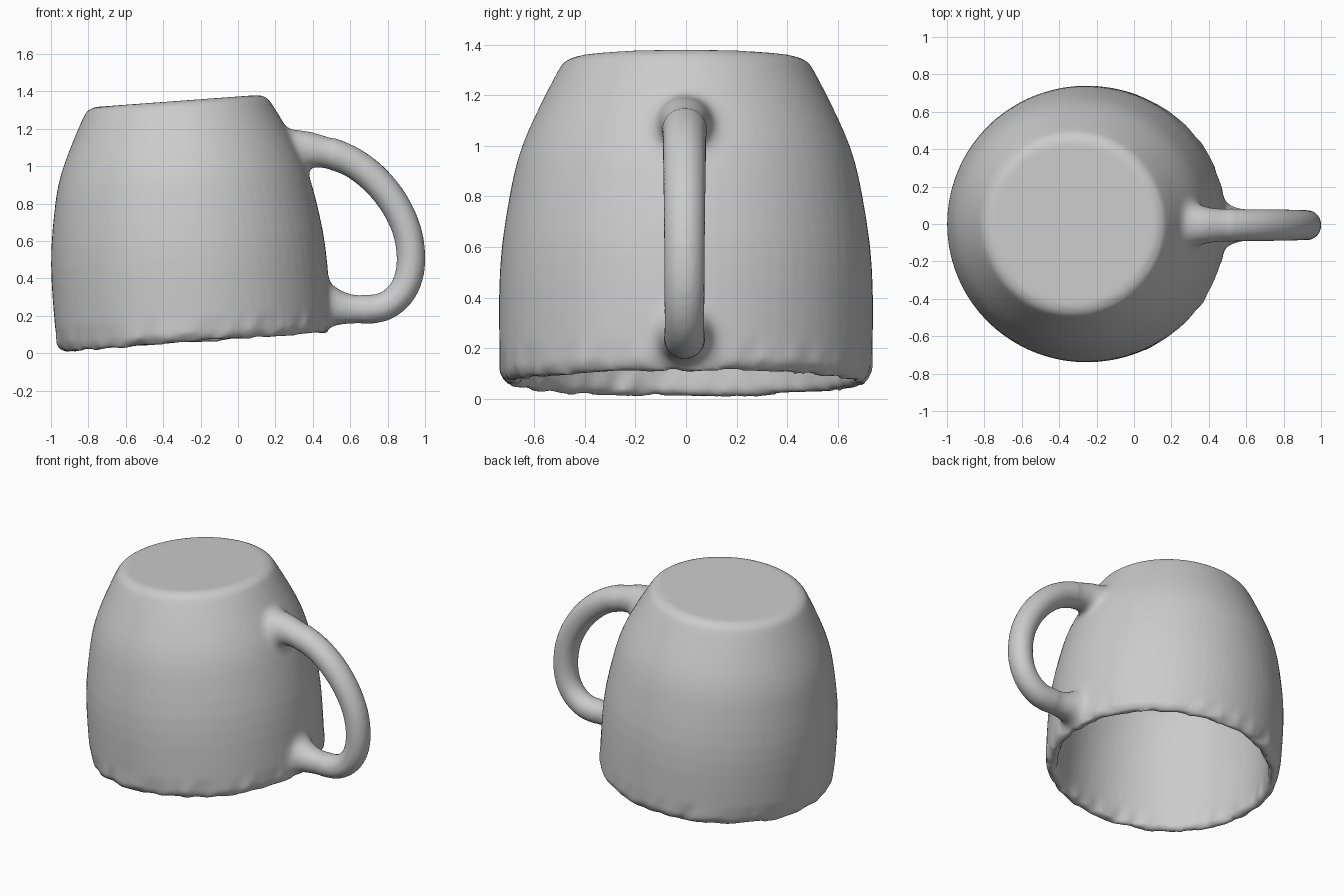
import bpy, bmesh, math, random
from mathutils import Vector, Matrix

if "Cube" in bpy.data.objects:
    bpy.data.objects.remove(bpy.data.objects["Cube"])

random.seed(4)
SEG = 72

clay = bpy.data.materials.new("grey clay")
clay.diffuse_color = (0.6, 0.6, 0.6, 1)
clay.use_nodes = True
clay.node_tree.nodes["Principled BSDF"].inputs["Base Color"].default_value = clay.diffuse_color


def bridge(bm, a, b):
    n = len(a)
    for i in range(n):
        bm.faces.new((a[i], a[(i + 1) % n], b[(i + 1) % n], b[i]))


def finish(bm, name):
    bmesh.ops.recalc_face_normals(bm, faces=bm.faces)
    mesh = bpy.data.meshes.new(name)
    bm.to_mesh(mesh)
    bm.free()
    mesh.materials.append(clay)
    obj = bpy.data.objects.new(name, mesh)
    bpy.context.collection.objects.link(obj)
    return obj


# Smooth path through control tuples
def spline(pts, steps):
    p = [Vector(q) for q in pts]
    p = [2 * p[0] - p[1]] + p + [2 * p[-1] - p[-2]]
    out = []
    for i in range(1, len(p) - 2):
        a, b, c, d = p[i - 1:i + 3]
        for k in range(steps):
            t = k / steps
            out.append(0.5 * (2 * b + (c - a) * t + (2 * a - 5 * b + 4 * c - d) * t * t
                              + (3 * b - a - 3 * c + d) * t ** 3))
    return out + [p[-2]]


# Upside-down cup: outer wall (radius, height), then cavity wall
outer = [(.738, .13), (.739, .35), (.728, .54), (.697, .74), (.666, .88), (.622, 1.0),
         (.56, 1.13), (.50, 1.245), (.475, 1.272), (.44, 1.287)]
cavity = [(.40, 1.20), (.44, 1.17), (.49, 1.08), (.55, .95), (.61, .78), (.645, .54),
          (.658, .35), (.66, .12)]
outer = [(v.x, v.y) for v in spline(outer, 2)]
cavity = [(v.x, v.y) for v in spline(cavity, 2)]
rim = [(.665, .015), (.685, -.006), (.708, -.006), (.733, .035)]

bm = bmesh.new()
rings = []
for n, (r, h) in enumerate(rim + outer + cavity):
    ring = []
    for i in range(SEG):
        a = math.tau * i / SEG
        # chipped, uneven rim
        j = .009 if n < len(rim) else 0
        rr, hh = r + random.uniform(-j, j), h + random.uniform(-j, j)
        ring.append(bm.verts.new((rr * math.cos(a), rr * math.sin(a), hh)))
    rings.append(ring)
for a, b in zip(rings, rings[1:] + rings[:1]):
    if a is not rings[len(rim) + len(outer) - 1]:
        bridge(bm, a, b)
bm.faces.new(rings[len(rim) + len(outer) - 1])   # flat base of the cup, on top
bm.faces.new(rings[len(rim) + len(outer)])       # cavity ceiling
tilt = Matrix.Translation((-.233, 0, .065)) @ Matrix.Rotation(math.radians(-4.2), 4, 'Y')
bmesh.ops.transform(bm, matrix=tilt, verts=bm.verts)
cup = finish(bm, "mug")

# Handle: (x, z, radius) along its centre line, flared at both joints
path = [(.275, 1.06, .145), (.33, 1.085, .12), (.40, 1.088, .095), (.57, 1.042, .083),
        (.71, .95, .082), (.83, .81, .08), (.908, .64, .078), (.923, .46, .077),
        (.875, .325, .076), (.77, .245, .077), (.62, .236, .081), (.55, .24, .094),
        (.50, .25, .112), (.45, .255, .13)]
centre = spline(path, 4)
bm = bmesh.new()
rings = []
for i, c in enumerate(centre):
    d = centre[min(i + 1, len(centre) - 1)] - centre[max(i - 1, 0)]
    side = Vector((-d.y, 0, d.x)).normalized()
    ring = []
    for k in range(24):
        a = math.tau * k / 24
        p = Vector((c.x, -.006, c.y)) + side * (c.z * math.cos(a))
        p.y += 1.05 * min(c.z, .105) * math.sin(a)
        ring.append(bm.verts.new(p))
    rings.append(ring)
for a, b in zip(rings, rings[1:]):
    bridge(bm, a, b)
bm.faces.new(rings[0])
bm.faces.new(rings[-1])
handle = finish(bm, "handle")

# Fuse the handle into the cup wall, then even out the surface
bpy.context.view_layer.objects.active = cup
cup.select_set(True)
mod = cup.modifiers.new("fuse", 'BOOLEAN')
mod.operation = 'UNION'
mod.solver = 'EXACT'
mod.object = handle
bpy.ops.object.modifier_apply(modifier=mod.name)
bpy.data.objects.remove(handle)
mod = cup.modifiers.new("even", 'REMESH')
mod.mode = 'VOXEL'
mod.voxel_size = .016
bpy.ops.object.modifier_apply(modifier=mod.name)

# Blend the two joints into soft fillets; ease the rest lightly
joints = [Vector((.34, 0, 1.08)), Vector((.50, 0, .25))]
bm = bmesh.new()
bm.from_mesh(cup.data)
near = [v for v in bm.verts if min((v.co - j).length for j in joints) < .19
        and v.co.x > .2 and v.co.z > .13]
for verts, times in ((bm.verts[:], 2), (near, 22)):
    for _ in range(times):
        bmesh.ops.smooth_vert(bm, verts=verts, factor=.5, use_axis_x=True,
                              use_axis_y=True, use_axis_z=True)
bm.to_mesh(cup.data)
bm.free()
if not cup.data.materials:
    cup.data.materials.append(clay)
bpy.ops.object.shade_smooth_by_angle(angle=math.radians(40))
